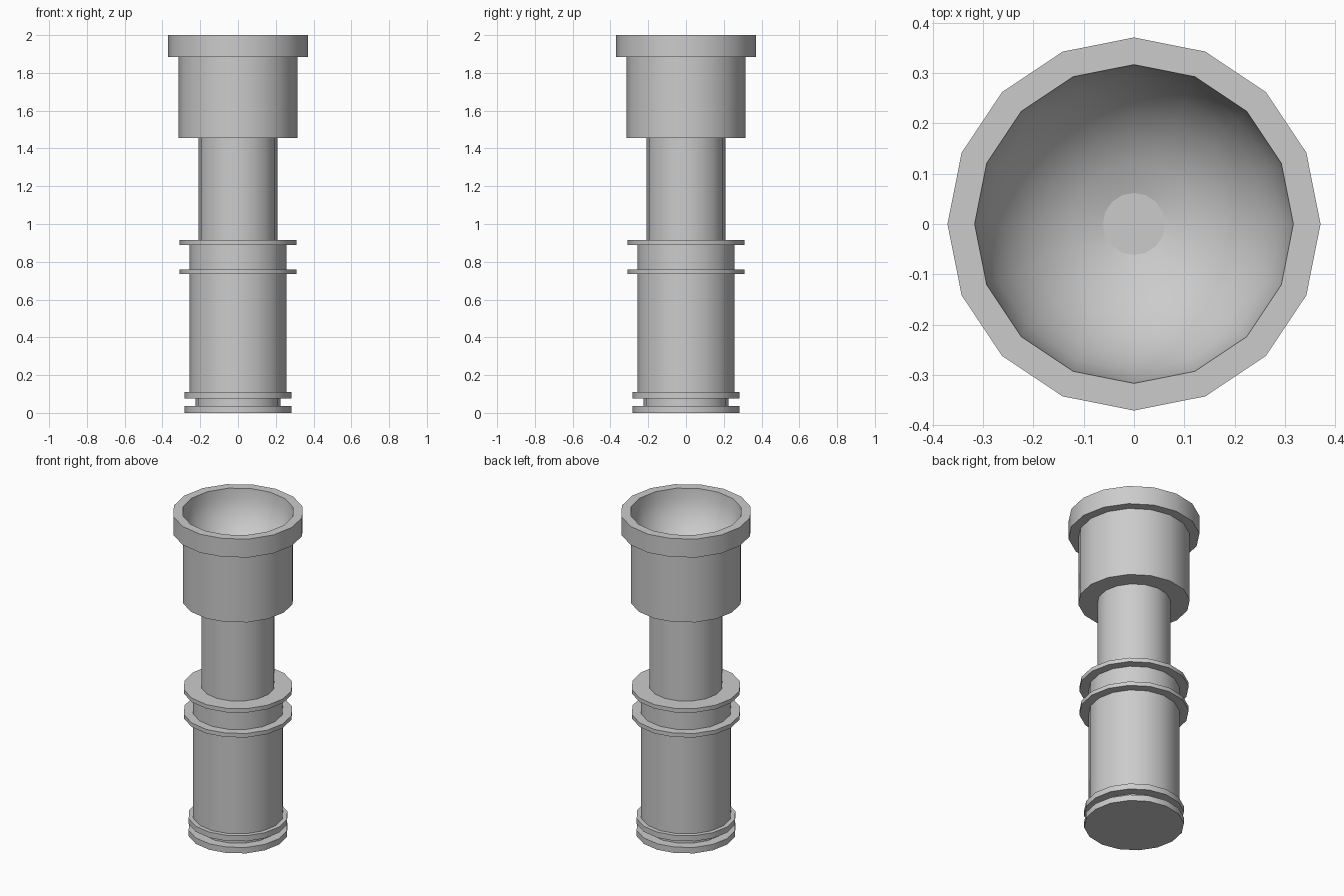
import bpy, bmesh
from math import sin, cos, pi, radians

if "Cube" in bpy.data.objects:
    bpy.data.objects.remove(bpy.data.objects["Cube"])

SIDES = 16


def lathe(name, profile, cap_bottom=False, cap_end=False):
    """Turn an (r, z) profile, listed from the outside bottom upward."""
    bm = bmesh.new()
    rings = [[bm.verts.new((r * cos(2 * pi * i / SIDES), r * sin(2 * pi * i / SIDES), z))
              for i in range(SIDES)] for r, z in profile]
    for a, b in zip(rings, rings[1:]):
        for i in range(SIDES):
            j = (i + 1) % SIDES
            bm.faces.new((a[i], a[j], b[j], b[i]))
    if cap_bottom:
        bm.faces.new(rings[0][::-1])
    if cap_end:
        cap = bm.faces.new(rings[-1])
        for e in cap.edges:
            e.smooth = False
    mesh = bpy.data.meshes.new(name)
    bm.to_mesh(mesh)
    bm.free()
    ob = bpy.data.objects.new(name, mesh)
    bpy.context.collection.objects.link(ob)
    bpy.ops.object.select_all(action='DESELECT')
    ob.select_set(True)
    bpy.context.view_layer.objects.active = ob
    bpy.ops.object.shade_smooth_by_angle(angle=radians(30), keep_sharp_edges=True)
    return ob


# grooved foot
lathe("foot", [(.283, 0), (.283, .037), (.225, .037), (.225, .075),
               (.283, .075), (.283, .11), (.257, .11)], cap_bottom=True)

# lower shaft with two thin collars
shaft = [(.257, .11)]
for z in (.735, .89):
    shaft += [(.257, z), (.31, z), (.31, z + .025), (.257, z + .025)]
shaft[-1] = (.208, .915)
lathe("shaft", shaft)

# narrow neck
lathe("neck", [(.208, .915), (.208, 1.455)])

# cup with a thick rim and a rounded hollow ending in a small flat floor
R = .317
bowl = [(R * cos(radians(11.25 * k)), 2 - R * sin(radians(11.25 * k))) for k in range(8)]
lathe("cup", [(.208, 1.455), (.316, 1.455), (.316, 1.885), (.371, 1.885), (.371, 2)] + bowl,
      cap_end=True)
